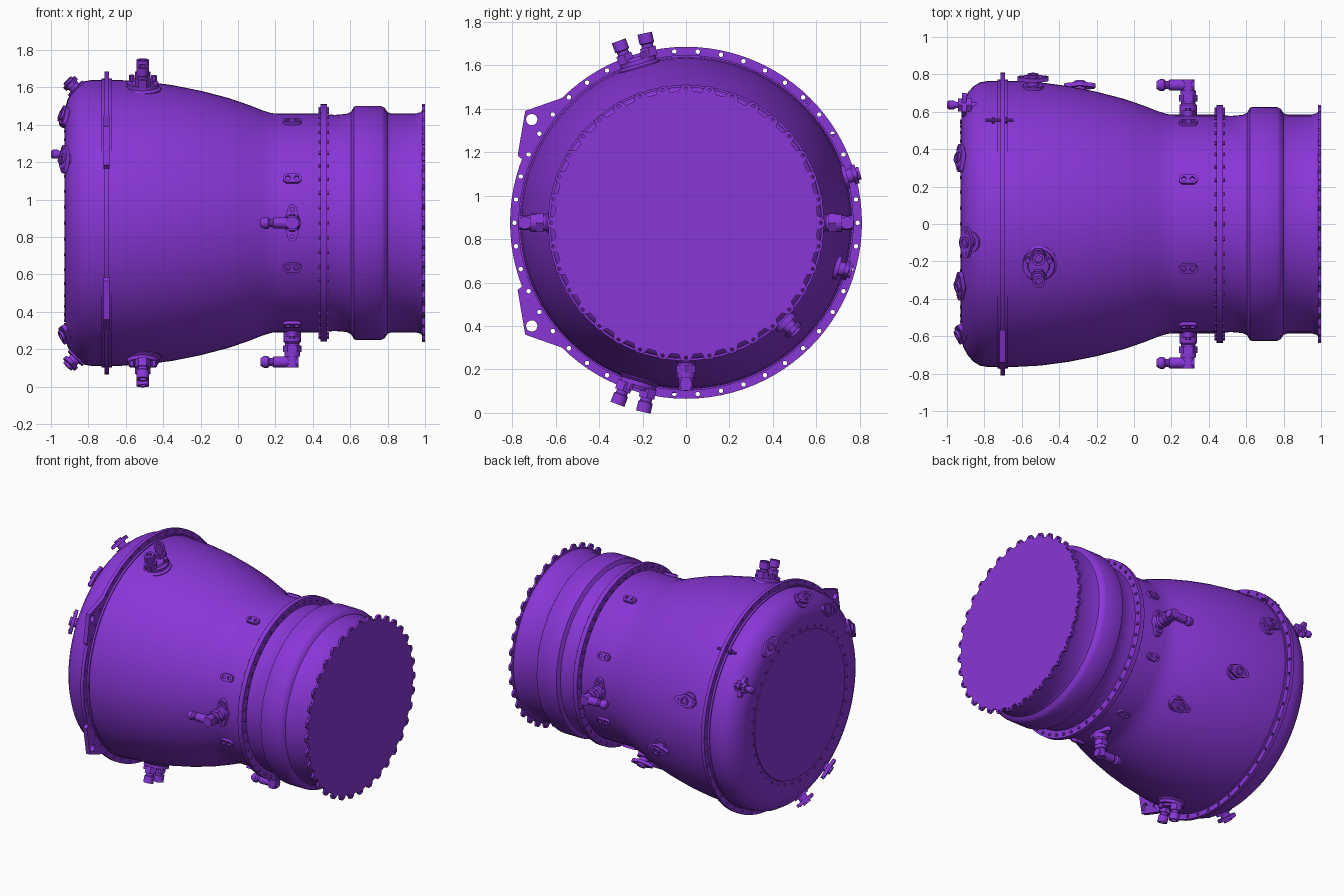
import bpy, bmesh
from math import sin, cos, pi, radians, tau
from mathutils import Matrix, Vector

if "Cube" in bpy.data.objects:
    bpy.data.objects.remove(bpy.data.objects["Cube"])

CZ = 0.875  # height of the main axis
purple = bpy.data.materials.new("purple")
purple.use_nodes = True
color = (0.25, 0.037, 0.68, 1)
purple.diffuse_color = color
purple.node_tree.nodes["Principled BSDF"].inputs["Base Color"].default_value = color


def basis(x, y, z, origin):
    m = Matrix((x, y, z)).transposed().to_4x4()
    m.translation = origin
    return m


# local z runs along the main axis, local x is world y
AXIS = basis((0, 1, 0), (0, 0, 1), (1, 0, 0), (0, 0, CZ))


def frame(x, r, deg, tilt=0):
    """Surface frame: local z points outward, tilted toward the rear end."""
    a, t = radians(deg), radians(tilt)
    rad, ax = Vector((0, sin(a), cos(a))), Vector((1, 0, 0))
    z = rad * cos(t) - ax * sin(t)
    xx = ax * cos(t) + rad * sin(t)
    return basis(xx, z.cross(xx), z, Vector((x, 0, CZ)) + rad * r)


def lathe(bm, m, profile, segs=24, closed=False):
    rings = [[bm.verts.new(m @ Vector((r * cos(tau * i / segs), r * sin(tau * i / segs), z)))
              for i in range(segs)] for z, r in profile]
    pairs = list(zip(rings, rings[1:]))
    if closed:
        pairs.append((rings[-1], rings[0]))
    else:
        bm.faces.new(rings[0][::-1])
        bm.faces.new(rings[-1])
    for a, b in pairs:
        for i in range(segs):
            j = (i + 1) % segs
            bm.faces.new((a[i], a[j], b[j], b[i]))


def cyl(bm, m, r, z0, z1, segs=20, x=0, y=0):
    lathe(bm, m @ Matrix.Translation((x, y, 0)), [(z0, r), (z1, r)], segs)


def prism(bm, m, pts, z0, z1):
    low, high = [[bm.verts.new(m @ Vector((x, y, z))) for x, y in pts] for z in (z0, z1)]
    bm.faces.new(low[::-1])
    bm.faces.new(high)
    n = len(pts)
    for i in range(n):
        bm.faces.new((low[i], low[(i + 1) % n], high[(i + 1) % n], high[i]))


def ear_plate(bm, m, hub, ear, reach, z0, z1, along_x=True):
    """Two-bolt plate: hull of a hub circle and two ear circles."""
    verts = []
    for r, off in ((hub, 0), (ear, reach), (ear, -reach)):
        for i in range(24):
            p, q = off + r * cos(tau * i / 24), r * sin(tau * i / 24)
            for z in (z0, z1):
                verts.append(bm.verts.new(m @ Vector((p, q, z) if along_x else (q, p, z))))
    res = bmesh.ops.convex_hull(bm, input=verts)
    junk = [v for v in res["geom_interior"] + res["geom_unused"] if isinstance(v, bmesh.types.BMVert)]
    bmesh.ops.delete(bm, geom=list(set(junk)), context='VERTS')


def finish(name, bm, cutter=None):
    bmesh.ops.recalc_face_normals(bm, faces=bm.faces)
    mesh = bpy.data.meshes.new(name)
    bm.to_mesh(mesh)
    bm.free()
    ob = bpy.data.objects.new(name, mesh)
    bpy.context.collection.objects.link(ob)
    mesh.materials.append(purple)
    if cutter:
        mod = ob.modifiers.new("holes", 'BOOLEAN')
        mod.operation, mod.solver, mod.object = 'DIFFERENCE', 'EXACT', cutter
        deps = bpy.context.evaluated_depsgraph_get()
        ob.data = bpy.data.meshes.new_from_object(ob.evaluated_get(deps))
        ob.modifiers.clear()
        bpy.data.objects.remove(cutter)
    bpy.ops.object.select_all(action='DESELECT')
    ob.select_set(True)
    bpy.context.view_layer.objects.active = ob
    bpy.ops.object.shade_smooth_by_angle(angle=radians(32))
    return ob


def bolt_ring(bm, count, ring, r, z0, z1, segs=10):
    for i in range(count):
        a = tau * i / count
        cyl(bm, AXIS, r, z0, z1, segs, ring * cos(a), ring * sin(a))


def hole_cutter(count, ring, r, z0, z1):
    bm = bmesh.new()
    bolt_ring(bm, count, ring, r, z0, z1)
    ob = finish("hole_cutter", bm)
    ob.hide_render = True
    return ob


# main shell, with domed rear end, tapering waist and stepped outlet
bm = bmesh.new()
lathe(bm, AXIS, [(-.922, .52), (-.922, .62), (-.912, .66), (-.89, .7), (-.86, .735), (-.825, .757),
                 (-.78, .765), (-.65, .765), (-.5, .757), (-.35, .737), (-.2, .707), (-.05, .668),
                 (.06, .63), (.13, .602), (.18, .587), (.22, .585), (.44, .585), (.48, .58),
                 (.52, .578), (.58, .583), (.605, .595), (.62, .622), (.635, .626), (.765, .626),
                 (.785, .615), (.8, .592), (.82, .585), (.95, .585), (.975, .592), (.988, .603)], 72)
finish("shell", bm)

# rear cover and its fasteners
bm = bmesh.new()
lathe(bm, AXIS, [(-.928, .525), (-.915, .53)], 72)
bolt_ring(bm, 40, .55, .008, -.93, -.915)
finish("rear_cover", bm)

# main flange ring with bolt holes, and seam bands beside it
bm = bmesh.new()
lathe(bm, AXIS, [(-.715, .75), (-.715, .81), (-.69, .81), (-.69, .75)], 96, closed=True)
finish("main_flange", bm, hole_cutter(46, .79, .0105, -.75, -.65))
bm = bmesh.new()
lathe(bm, AXIS, [(-.73, .74), (-.73, .772), (-.675, .772), (-.675, .74)], 72, closed=True)
finish("main_flange_band", bm)

# mounting lugs on the front side of the main flange
for side, label in ((1, "upper"), (-1, "lower")):
    pts = [(-.775, .31), (-.74, .515), (-.57, .575)]
    pts += [(-.803 * sin(radians(a)), .803 * cos(radians(a))) for a in range(45, 70, 4)]
    cut = bmesh.new()
    cyl(cut, AXIS, .026, -.8, -.6, 20, -.71, .475 * side)
    bm = bmesh.new()
    prism(bm, AXIS, [(y, z * side) for y, z in pts], -.718, -.687)
    finish(label + "_mounting_lug", bm, finish("lug_cutter", cut))

# waist flange
bm = bmesh.new()
lathe(bm, AXIS, [(.442, .57), (.442, .635), (.475, .635), (.475, .57)], 72, closed=True)
bolt_ring(bm, 48, .612, .01, .43, .487, 6)
finish("waist_flange", bm)

# scalloped outlet flange
bm = bmesh.new()
TABS = 36
pts = []
for i in range(TABS):
    for step, r in ((-.32, .606), (-.22, .627), (-.12, .637), (.12, .637), (.22, .627), (.32, .606)):
        a = tau * (i + step) / TABS
        pts.append((r * cos(a), r * sin(a)))
prism(bm, AXIS, pts, .984, 1)
finish("outlet_flange", bm, hole_cutter(TABS, .621, .008, .95, 1.05))

# elbow pipes on the waist
for label, deg in (("back", 90), ("front", -90), ("bottom", 180)):
    m = frame(.29, .585, deg)
    bm = bmesh.new()
    ear_plate(bm, m, .045, .024, .075, -.02, .022, False)
    for s in (-1, 1):
        cyl(bm, m, .014, 0, .034, 6, 0, s * .072)
    lathe(bm, m, [(0, .047), (.05, .047), (.06, .038), (.075, .038)])
    cyl(bm, m, .05, .07, .105, 6)
    cyl(bm, m, .042, .1, .13)
    cyl(bm, m, .034, .12, .187)
    side = m @ Matrix.Translation((0, 0, .158)) @ Matrix.Rotation(-pi / 2, 4, 'Y')
    lathe(bm, side, [(-.034, .029), (.1, .029), (.108, .021), (.12, .021), (.13, .032),
                     (.15, .032), (.17, .02)])
    finish(label + "_elbow_pipe", bm)

# small two-hole pads around the waist
for base in (0, 90, 180, 270):
    for s in (-23.7, 23.7):
        m = frame(.29, .58, base + s)
        bm = bmesh.new()
        ear_plate(bm, m, .026, .026, .024, -.01, .022)
        pad = bmesh.new()
        for k in (-.023, .023):
            cyl(pad, m, .013, .01, .05, 14, k)
        finish("waist_pad", bm, finish("pad_cutter", pad))


def port(name, x, r, deg, tilt=0, along_x=True):
    m = frame(x, r, deg, tilt)
    bm = bmesh.new()
    cyl(bm, m, .055, -.04, .008, 28)
    cyl(bm, m, .032, 0, .04)
    ear_plate(bm, m, .045, .022, .062, .032, .054, along_x)
    lathe(bm, m, [(.05, .03), (.068, .03), (.068, .018), (.056, .018)])
    for s in (-.06, .06):
        cyl(bm, m, .011, .05, .058, 6, *((s, 0) if along_x else (0, s)))
    finish(name, bm)


# ports on the back of the shell and around the rear dome
port("upper_back_port", -.54, .765, 74)
port("middle_back_port", -.29, .727, 106.5)
port("lower_back_port", .01, .652, 135)
for name, deg, r, tilt in (("top", -7.5, .722, 45), ("upper_back", 32, .645, 65),
                           ("upper_front", -30, .645, 65), ("front", -60, .66, 62),
                           ("lower_front", -151, .66, 60), ("bottom", -172, .727, 45)):
    port(name + "_dome_port", -.865 if tilt == 45 else -.89, r, deg, tilt, False)

# twin nozzle bosses, above and below
for label, mid, out in (("top", -16.5, -1), ("bottom", -163.5, 1)):
    m = frame(-.51, .752, mid)
    bm = bmesh.new()
    lathe(bm, m, [(-.05, .1), (-.002, .1), (.01, .085), (.03, .085), (.03, .06), (.045, .055)], 32)
    for k in range(3):
        a = tau * k / 3 + .5
        cyl(bm, m, .016, .02, .06, 6, .068 * cos(a), .068 * sin(a))
    for d in (-3.8, 4.2):
        n = frame(-.51, .752, mid + d)
        cyl(bm, n, .042, .03, .075, 6)
        lathe(bm, n, [(.03, .027), (.09, .027), (.095, .034), (.141, .034), (.141, .02), (.12, .02)])
    finish(label + "_twin_nozzle", bm)

# rear nozzle with cross-shaped collar
m = frame(-.9, .735, 60, 90)
bm = bmesh.new()
lathe(bm, m, [(-.1, .012), (-.02, .016), (.05, .016), (.065, .024), (.09, .024), (.1, .016)])
cyl(bm, m, .04, -.03, .04, 6)
ear_plate(bm, m, .03, .016, .055, -.005, .02)
ear_plate(bm, m, .03, .016, .055, -.005, .02, False)
finish("rear_nozzle", bm)

# slim clip across the main flange
m = frame(-.72, .785, 45, 90)
bm = bmesh.new()
cyl(bm, m, .008, -.075, .075, 10)
cyl(bm, m, .018, -.04, -.025, 10)
cyl(bm, m, .018, .025, .04, 10)
finish("flange_clip", bm)
